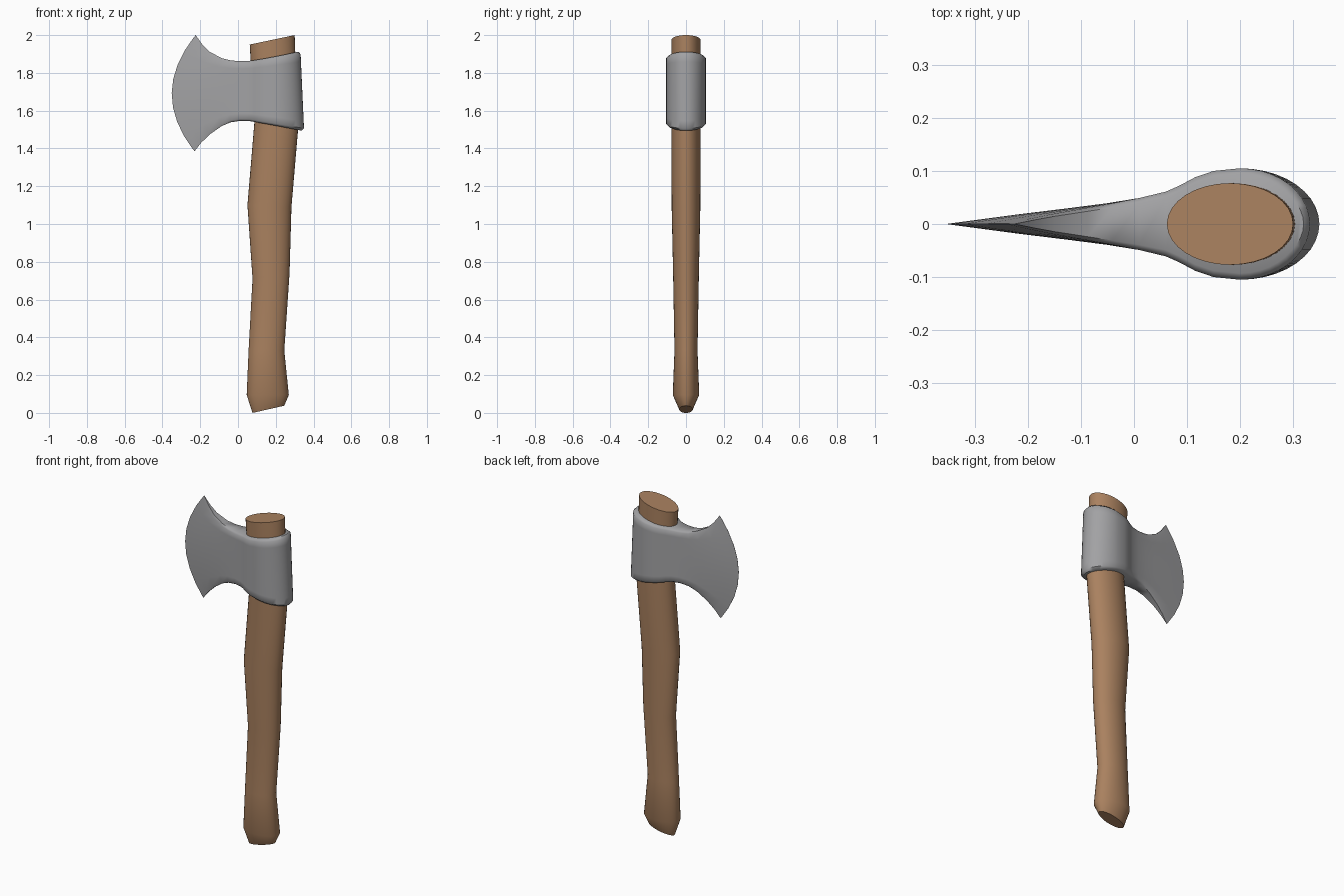
import bpy, math

if "Cube" in bpy.data.objects:
    bpy.data.objects.remove(bpy.data.objects["Cube"])


def material(name, rgb):
    m = bpy.data.materials.new(name)
    m.diffuse_color = (*rgb, 1)
    m.use_nodes = True
    m.node_tree.nodes["Principled BSDF"].inputs["Base Color"].default_value = m.diffuse_color
    return m


def make(name, verts, faces, mat, angle):
    me = bpy.data.meshes.new(name)
    me.from_pydata(verts, [], faces)
    me.validate()
    me.materials.append(mat)
    for p in me.polygons:
        p.use_smooth = True
    me.set_sharp_from_angle(angle=math.radians(angle))
    ob = bpy.data.objects.new(name, me)
    bpy.context.collection.objects.link(ob)
    return ob


wood = material("brown wood", (0.40, 0.22, 0.115))
steel = material("grey steel", (0.36, 0.36, 0.37))

# Handle: tilted elliptical sections (left x, left z, right x, right z, half depth)
sections = [(0.077, 0.0, 0.245, 0.038, 0.036),
            (0.046, 0.095, 0.269, 0.095, 0.07),
            (0.056, 0.33, 0.245, 0.33, 0.061),
            (0.077, 0.71, 0.273, 0.74, 0.068),
            (0.050, 1.10, 0.283, 1.09, 0.076),
            (0.087, 1.54, 0.318, 1.50, 0.077),
            (0.062, 1.95, 0.300, 2.0, 0.077)]
N = 32
verts, faces = [], []
for xl, zl, xr, zr, d in sections:
    for i in range(N):
        a = 2 * math.pi * i / N
        f = 0.5 + 0.5 * math.cos(a)
        verts.append((xl + (xr - xl) * f, d * math.sin(a), zl + (zr - zl) * f))
for r in range(len(sections) - 1):
    for i in range(N):
        j = (i + 1) % N
        faces.append((r * N + i, r * N + j, (r + 1) * N + j, (r + 1) * N + i))
faces.append(tuple(reversed(range(N))))
faces.append(tuple(range((len(sections) - 1) * N, len(sections) * N)))
make("handle", verts, faces, wood, 40)

# Head: stations from cutting edge to back (top x, top z, bottom x, bottom z, bulge, half depth)
st = [(-0.224, 2.0, -0.230, 1.385, 0.124, 0.0005),
      (-0.190, 1.952, -0.195, 1.430, 0.095, 0.009),
      (-0.150, 1.912, -0.150, 1.474, 0.070, 0.018),
      (-0.087, 1.878, -0.087, 1.518, 0.035, 0.030),
      (-0.040, 1.866, -0.040, 1.538, 0.012, 0.039),
      (0.010, 1.862, 0.010, 1.546, 0, 0.049),
      (0.060, 1.864, 0.060, 1.545, 0, 0.061),
      (0.085, 1.867, 0.085, 1.541, 0, 0.072),
      (0.115, 1.872, 0.115, 1.535, 0, 0.088),
      (0.150, 1.878, 0.150, 1.529, 0, 0.100)]
for k in range(11):
    a = math.pi / 2 * (1 - k / 10)
    xt, xb = 0.20 + 0.131 * math.cos(a), 0.20 + 0.150 * math.cos(a)
    st.append((xt, 1.878 + (xt - 0.15) * 0.186, xb, 1.529 - (xb - 0.15) * 0.175,
               0, 0.105 * math.sin(a)))

n = len(st)
rows = [(0, 0.012), (0.03, 0)] + [(k / 8, 0) for k in range(1, 8)] + [(0.97, 0), (1, 0.012)]
verts, faces = [], []
ring = 2 * n - 1
for t, inset in rows:
    pts = []
    for xt, zt, xb, zb, bulge, y in st:
        x = xb + (xt - xb) * t - bulge * 4 * t * (1 - t)
        x -= inset * max(0, (x - 0.19) / 0.15)
        y = max(0, y - inset * min(1, y / 0.06))
        pts.append((x, y, zb + (zt - zb) * t))
    verts += pts + [(x, -y, z) for x, y, z in reversed(pts[:-1])]
for r in range(len(rows) - 1):
    for i in range(ring):
        j = (i + 1) % ring
        a, b = r * ring, (r + 1) * ring
        faces.append((a + j, a + i, b + i, b + j))
# Top and bottom caps of the head
top = (len(rows) - 1) * ring
for i in range(n - 1):
    o = [i, i + 1, ring - 2 - i, ring - 1 - i]
    if i == n - 2:
        o = [i, i + 1, i + 2]
    faces.append(tuple(o))
    faces.append(tuple(top + k for k in reversed(o)))
make("axe_head", verts, faces, steel, 50)
